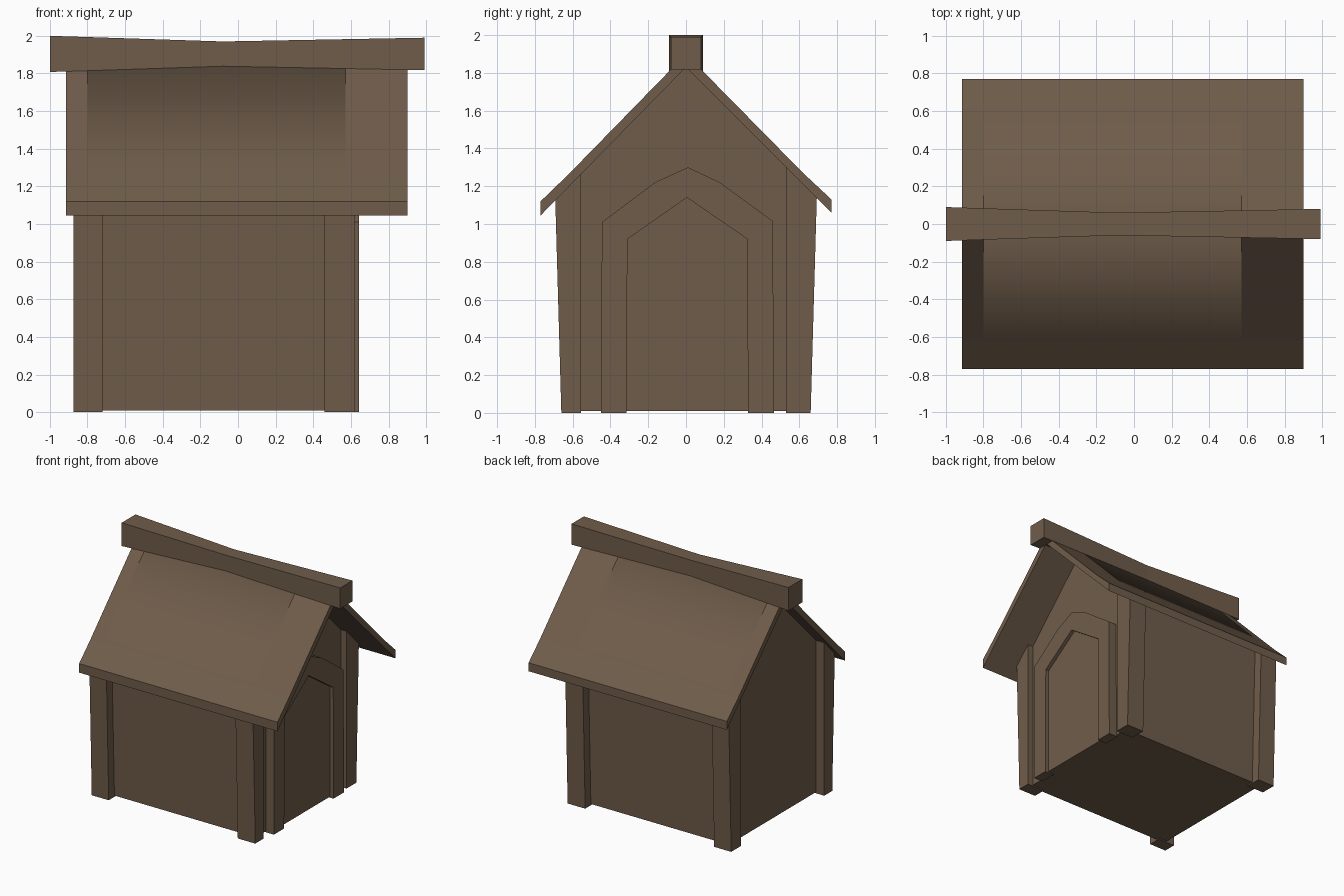
import bpy, bmesh

if "Cube" in bpy.data.objects:
    bpy.data.objects.remove(bpy.data.objects["Cube"])

wood = bpy.data.materials.new("brown_wood")
wood.diffuse_color = (0.160, 0.108, 0.069, 1)
wood.use_nodes = True
wood.node_tree.nodes["Principled BSDF"].inputs["Base Color"].default_value = wood.diffuse_color


def loft(name, sections, smooth_rule=None):
    """Solid through matching (x, [(y, z), ...]) cross-sections."""
    bm = bmesh.new()
    rings = [[bm.verts.new((x, y, z)) for y, z in prof] for x, prof in sections]
    n = len(rings[0])
    for a, b in zip(rings, rings[1:]):
        for i in range(n):
            j = (i + 1) % n
            bm.faces.new((a[i], a[j], b[j], b[i]))
    bm.faces.new(rings[0][::-1])
    bm.faces.new(rings[-1])
    bmesh.ops.recalc_face_normals(bm, faces=bm.faces)
    for f in bm.faces:
        f.smooth = bool(smooth_rule and smooth_rule(f))
    me = bpy.data.meshes.new(name)
    bm.to_mesh(me)
    bm.free()
    me.materials.append(wood)
    ob = bpy.data.objects.new(name, me)
    bpy.context.collection.objects.link(ob)
    return ob


def prism(name, prof, xs, smooth_rule=None):
    return loft(name, [(x, prof) for x in xs], smooth_rule)


# House body with gable ends
prism("walls", [(-0.585, 0.01), (0.585, 0.01), (0.62, 1.235), (0, 1.85), (-0.62, 1.235)],
      (-0.80, 0.57))

# Leaning corner posts, cut to the roof slope
for end, x0, x1 in (("back", -0.875, -0.72), ("front", 0.46, 0.62)):
    for side, s, inner in (("left", -1, 0.555), ("right", 1, 0.53)):
        prism(f"{end}_{side}_post",
              [(s * inner, 0), (s * 0.66, 0), (s * 0.693, 1.16), (s * inner, 1.30)], (x0, x1))

# Roof: the middle of the ridge is softly shaded, the ends are flat
outer = [(-0.77, 1.12), (-0.62, 1.265), (0, 1.90), (0.62, 1.27), (0.77, 1.13)]
inner = [(0.77, 1.06), (0, 1.83), (-0.77, 1.045)]


def soft_ridge(f):
    c = f.calc_center_median()
    return f.normal.z > 0.3 and abs(c.y) < 0.5 and -0.8 < c.x < 0.57


prism("roof", outer + inner, (-0.913, -0.80, 0.57, 0.90), soft_ridge)

# Sagging ridge beam, thinner in the middle
loft("ridge_beam", [(x, [(-w, z0), (w, z0), (w, z1), (-w, z1)]) for x, w, z0, z1 in (
    (-1.0, 0.09, 1.808, 2.0), (-0.08, 0.06, 1.837, 1.97), (0.99, 0.08, 1.818, 1.99))])

# Arched door frame on the front gable
prism("door_frame",
      [(-0.45, 0), (-0.445, 1.01), (-0.165, 1.22), (0.01, 1.30), (0.18, 1.22), (0.46, 1.015),
       (0.465, 0), (0.328, 0), (0.325, 0.92), (0.005, 1.14), (-0.31, 0.92), (-0.315, 0)],
      (0.56, 0.643))

# Door panel set back inside the frame
prism("door_panel",
      [(-0.32, 0.01), (0.335, 0.01), (0.335, 0.925), (0.005, 1.15), (-0.32, 0.925)],
      (0.56, 0.613))
